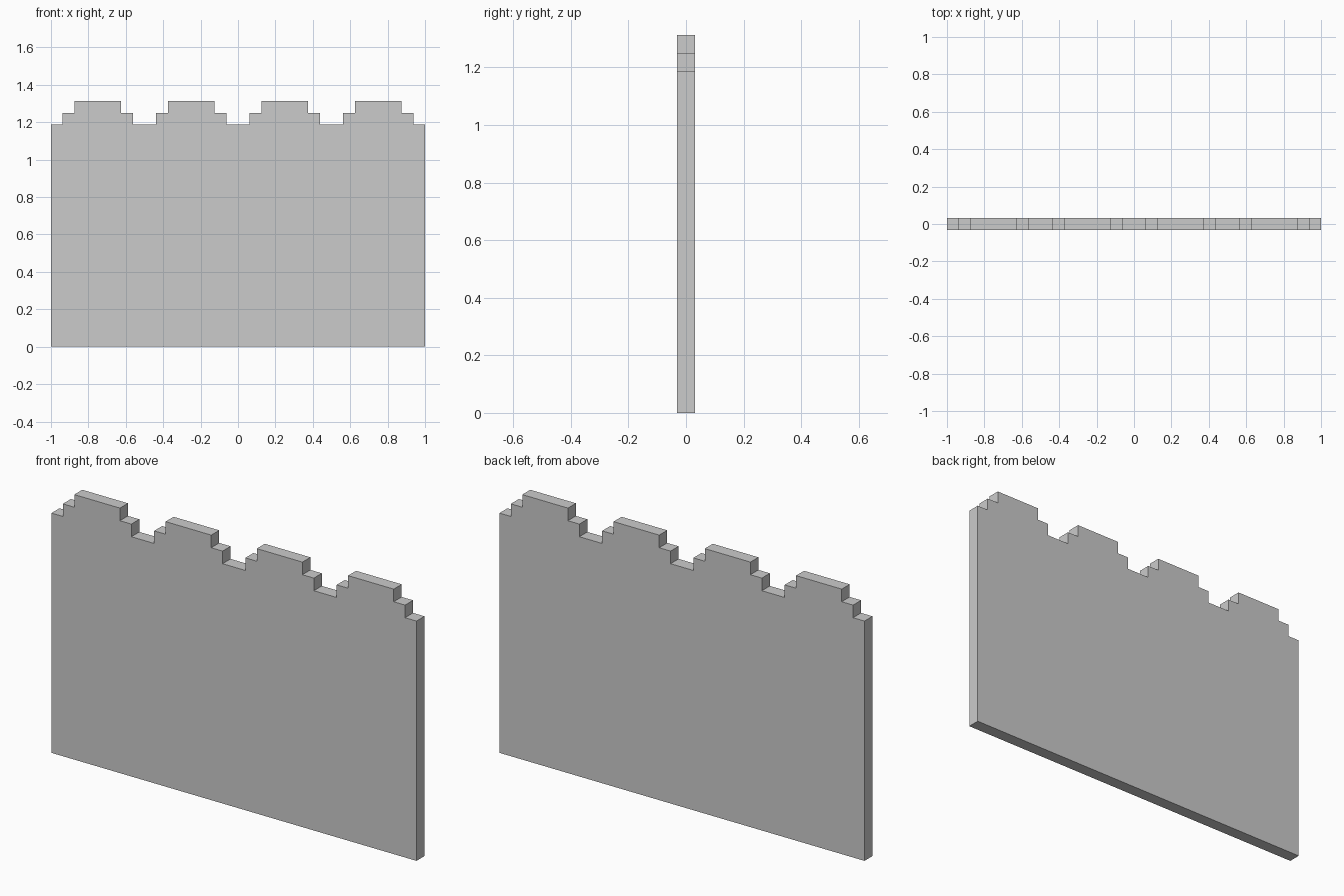
import bpy, bmesh

if "Cube" in bpy.data.objects:
    bpy.data.objects.remove(bpy.data.objects["Cube"])

T = 0.0625            # stone unit: wall thickness and step size
WALL_TOP = 19 * T     # height of the gaps between merlons

# Outline: straight base, then stepped merlons from right to left
outline = [(-1, 0), (1, 0), (1, WALL_TOP)]
for cx in (0.75, 0.25, -0.25, -0.75):
    steps = [(3 * T, 0), (3 * T, T), (2 * T, T), (2 * T, 2 * T)]
    outline += [(cx + dx, WALL_TOP + dz) for dx, dz in steps]
    outline += [(cx - dx, WALL_TOP + dz) for dx, dz in reversed(steps)]
outline.append((-1, WALL_TOP))

# Extrude the outline through the wall thickness
bm = bmesh.new()
face = bm.faces.new([bm.verts.new((x, -T / 2, z)) for x, z in outline])
ext = bmesh.ops.extrude_face_region(bm, geom=[face], use_keep_orig=True)
moved = [v for v in ext["geom"] if isinstance(v, bmesh.types.BMVert)]
bmesh.ops.translate(bm, verts=moved, vec=(0, T, 0))
bmesh.ops.recalc_face_normals(bm, faces=bm.faces[:])

mesh = bpy.data.meshes.new("battlement_wall")
bm.to_mesh(mesh)
bm.free()
bpy.context.collection.objects.link(bpy.data.objects.new("battlement_wall", mesh))
